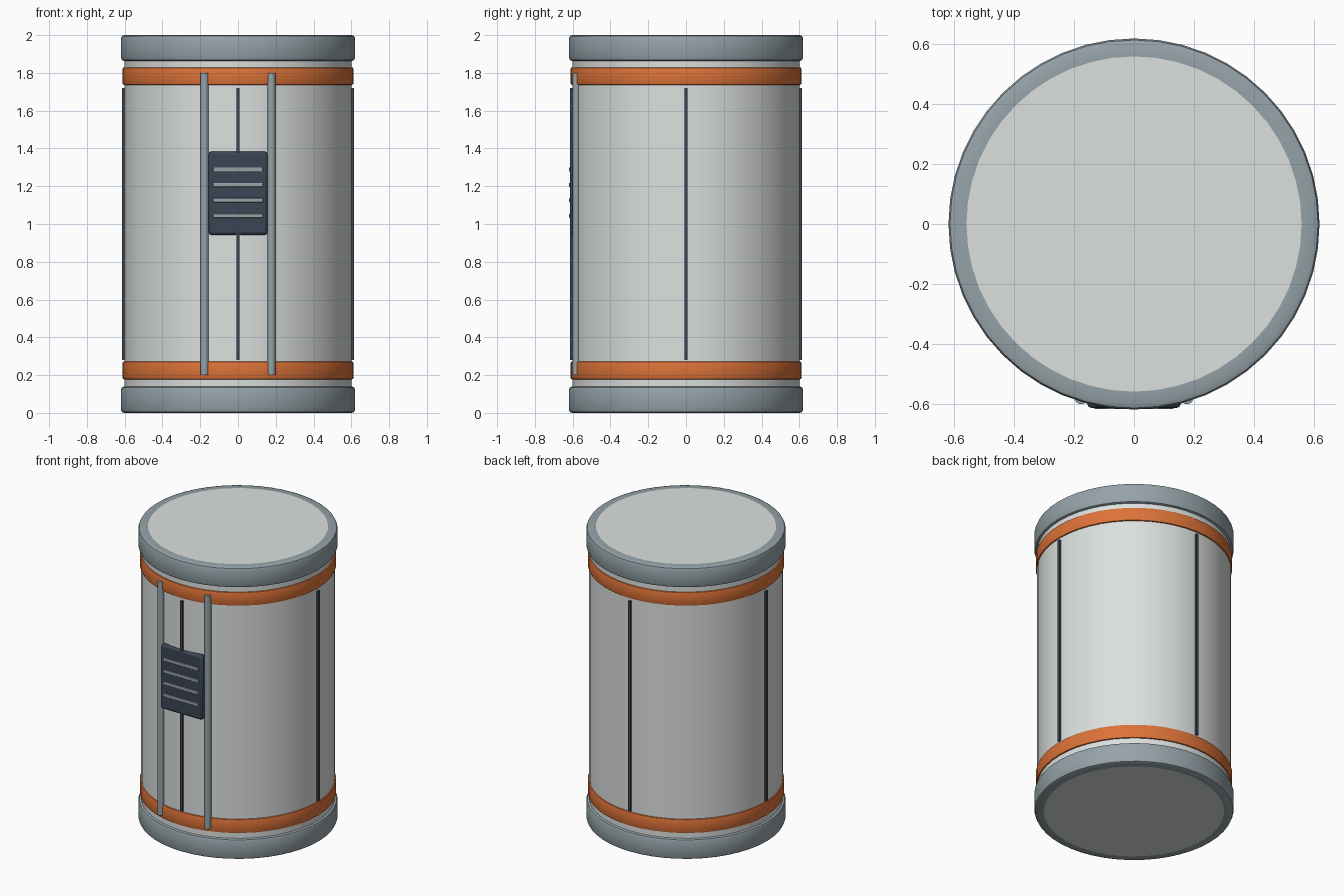
import bpy, math
from mathutils import Matrix

if "Cube" in bpy.data.objects:
    bpy.data.objects.remove(bpy.data.objects["Cube"])


def material(name, rgb):
    m = bpy.data.materials.new(name)
    m.diffuse_color = (*rgb, 1)
    m.use_nodes = True
    m.node_tree.nodes["Principled BSDF"].inputs["Base Color"].default_value = m.diffuse_color
    return m


SHELL = material("pale grey", (0.71, 0.745, 0.735))
STEEL = material("blue grey", (0.30, 0.365, 0.395))
ORANGE = material("orange", (0.72, 0.17, 0.04))
DARK = material("dark slate", (0.045, 0.06, 0.09))
SIDES = 48


def finish(obj, name, mats):
    obj.name = name
    for m in mats:
        obj.data.materials.append(m)
    bpy.ops.object.select_all(action='DESELECT')
    obj.select_set(True)
    bpy.context.view_layer.objects.active = obj
    bpy.ops.object.shade_smooth_by_angle(angle=math.radians(35))
    return obj


def lathe(name, profile, mats, face_mat=None):
    """Revolve (radius, z) points around z; end rings are filled."""
    verts, faces = [], []
    for r, z in profile:
        for i in range(SIDES):
            a = 2 * math.pi * i / SIDES
            verts.append((r * math.cos(a), r * math.sin(a), z))
    for k in range(len(profile) - 1):
        for i in range(SIDES):
            j = (i + 1) % SIDES
            faces.append((k * SIDES + i, k * SIDES + j, (k + 1) * SIDES + j, (k + 1) * SIDES + i))
    faces.append(tuple(reversed(range(SIDES))))
    last = (len(profile) - 1) * SIDES
    faces.append(tuple(range(last, last + SIDES)))
    mesh = bpy.data.meshes.new(name)
    mesh.from_pydata(verts, [], faces)
    obj = bpy.data.objects.new(name, mesh)
    bpy.context.collection.objects.link(obj)
    finish(obj, name, mats)
    if face_mat:
        for p in mesh.polygons:
            p.material_index = face_mat(p)
    return obj


def drum(r, z0, z1, b):
    """Profile of a disc with rounded rims."""
    c = b * 0.29
    return [(r - b, z0), (r - c, z0 + c), (r, z0 + b),
            (r, z1 - b), (r - c, z1 - c), (r - b, z1)]


def box(name, center, size, mat, bevel=0.0, turn=0.0):
    bpy.ops.mesh.primitive_cube_add(size=1)
    obj = bpy.context.object
    obj.data.transform(Matrix.Rotation(turn, 4, 'Z') @ Matrix.Translation(center)
                       @ Matrix.Diagonal((*size, 1)))
    if bevel:
        mod = obj.modifiers.new("rounded edges", 'BEVEL')
        mod.width, mod.segments = bevel, 2
    return finish(obj, name, [mat])


# Main shell
lathe("shell", [(0.602, 0.05), (0.602, 1.95)], [SHELL])

# End caps, each with a pale disc inlaid in its outer face
low = drum(0.62, 0, 0.14, 0.018)
lathe("bottom_cap", [(0.56, 0)] + low, [STEEL, SHELL],
      lambda p: 1 if len(p.vertices) > 4 and p.center.z < 0.01 else 0)
high = drum(0.62, 1.863, 2, 0.018)
lathe("top_cap", high + [(0.56, 2)], [STEEL, SHELL],
      lambda p: 1 if len(p.vertices) > 4 and p.center.z > 1.99 else 0)

# Orange bands
for name, z0, z1 in (("lower_band", 0.178, 0.272), ("upper_band", 1.737, 1.829)):
    lathe(name, drum(0.611, z0, z1, 0.007), [ORANGE])

# Four vertical seams, a quarter turn apart
for i, side in enumerate(("front", "right", "back", "left")):
    box(side + "_seam", (0, -0.603, 1.0), (0.018, 0.022, 1.44), DARK, turn=i * math.pi / 2)

# Front rails
for side, x in (("left", -0.177), ("right", 0.177)):
    bpy.ops.mesh.primitive_cylinder_add(vertices=16, radius=0.022, depth=1.6,
                                        location=(x, -0.58, 1.0))
    finish(bpy.context.object, side + "_rail", [STEEL])

# Vent panel with slats
box("vent_panel", (0, -0.59, 1.163), (0.312, 0.05, 0.44), DARK, 0.014)
for i in range(4):
    box("vent_slat_%d" % (i + 1), (0, -0.612, 1.044 + 0.0815 * i), (0.265, 0.014, 0.022), STEEL, 0.003)
